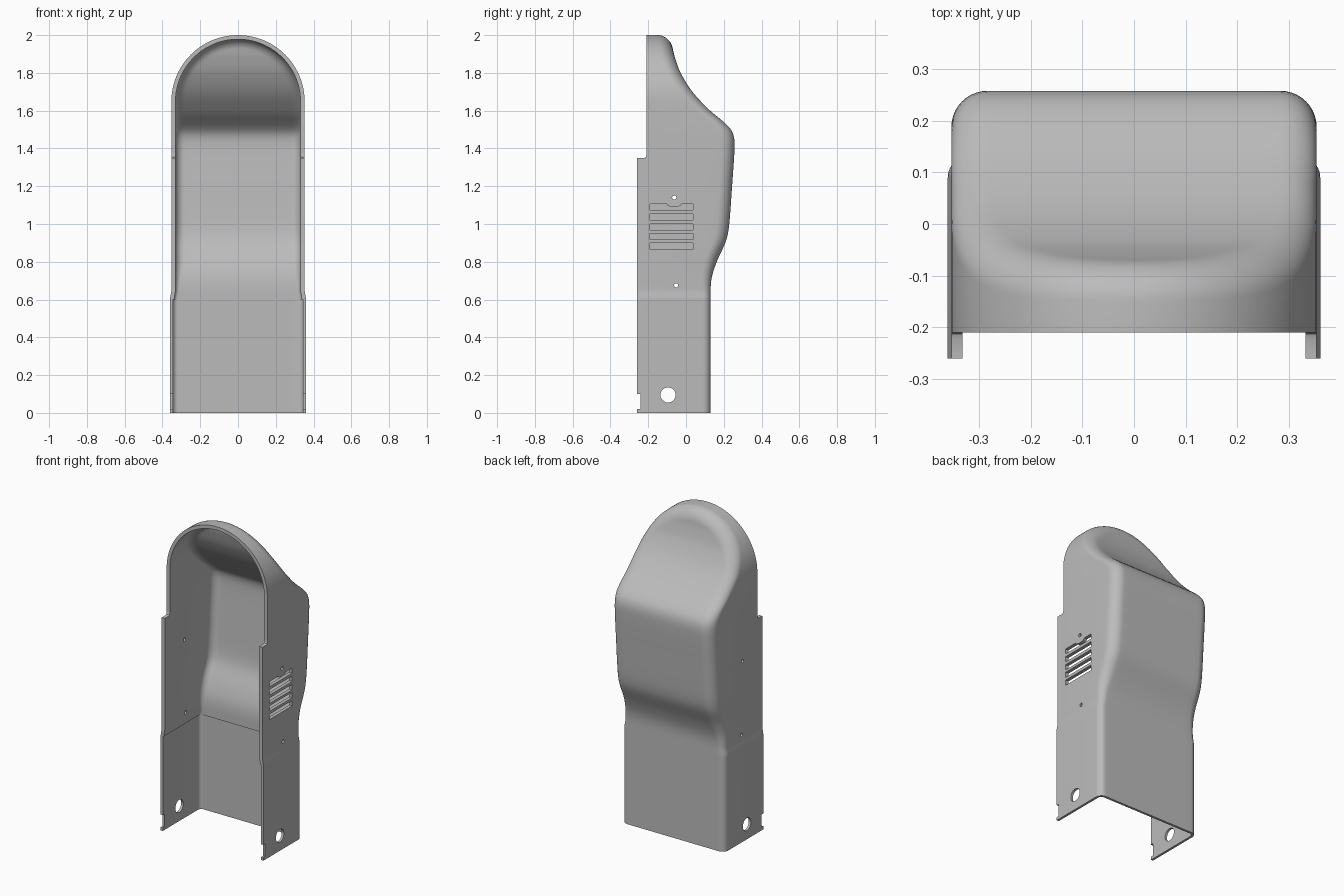
import bpy, bmesh, math

if "Cube" in bpy.data.objects:
    bpy.data.objects.remove(bpy.data.objects["Cube"], do_unlink=True)

# Back profile: (z, y)
BACK = [(0, .13), (.64, .13), (.72, .137), (.8, .163), (.9, .208), (.95, .222),
        (1.02, .231), (1.2, .244), (1.4, .257), (1.46, .254), (1.5, .238), (1.54, .2),
        (1.6, .128), (1.7, .034), (1.8, -.028), (1.88, -.058), (1.94, -.072), (2, -.08)]
HALF, LOW_HALF, FRONT = .353, .36, -.26
ARCH_Z = 2 - HALF


def slope(i):
    a, b = BACK[max(i - 1, 0)], BACK[min(i + 1, len(BACK) - 1)]
    return 0 if i <= 1 else (b[1] - a[1]) / (b[0] - a[0])


def back_y(z):
    """Smooth curve through the back profile."""
    i = 0
    while i < len(BACK) - 2 and z > BACK[i + 1][0]:
        i += 1
    (z0, y0), (z1, y1) = BACK[i], BACK[i + 1]
    h = z1 - z0
    t = min(max((z - z0) / h, 0), 1)
    return (y0 * (1 + 2 * t) * (1 - t) ** 2 + slope(i) * h * t * (1 - t) ** 2
            + y1 * t * t * (3 - 2 * t) + slope(i + 1) * h * t * t * (t - 1))


def blend(z, z0, z1, a, b):
    t = min(max((z - z0) / (z1 - z0), 0), 1)
    return a + (b - a) * t * t * (3 - 2 * t)


# Outline rows: (x, z, inward x, inward z)
levels = [0, .3, .599, .601, .615, .63, .645] + [.66 + .02 * i for i in range(49)]
rows = [(blend(z, .6, .65, LOW_HALF, HALF), z, -1, 0) for z in levels]
for i in range(33):
    a = math.pi / 2 * i / 32
    c, s = math.cos(a), math.sin(a)
    rows.append((HALF * c, ARCH_Z + HALF * s, -c, -s))

FILLET, ACROSS = 10, 8


def half_row(row, inner):
    """Points from the front lip, round the edge fillet, to the centre line."""
    x, z, nx, nz = row
    radius = blend(z, .62, .85, .04, .07)
    t = (.015 if z < .6 else .022) if inner else 0
    pts = [(x + nx * t, FRONT, z + nz * t)]
    for k in range(FILLET + 1):
        a = math.pi / 2 * k / FILLET
        d = radius - (radius - t) * math.cos(a)
        px, pz = x + nx * d, z + nz * d
        steep = (back_y(pz + .01) - back_y(pz - .01)) / .02
        extra = t * (math.hypot(1, steep) - 1) * math.sin(a)
        pts.append((px, back_y(pz) - radius + (radius - t) * math.sin(a) - extra, pz))
    ex, ey, ez = pts[-1]
    pts += [(ex * (1 - k / ACROSS), ey, ez) for k in range(1, ACROSS + 1)]
    return pts


# Shell: outer and inner skins joined along the rim
bm = bmesh.new()
skins = []
for inner in (False, True):
    grid = []
    for row in rows:
        half = half_row(row, inner)
        full = half + [(-x, y, z) for x, y, z in reversed(half[:-1])]
        grid.append([bm.verts.new(p) for p in full])
    skins.append(grid)
    for a, b in zip(grid, grid[1:]):
        for j in range(len(a) - 1):
            bm.faces.new((a[j], a[j + 1], b[j + 1], b[j]))
outer, inside = skins
last = len(outer[0]) - 1
for i in range(len(rows) - 1):
    for j in (0, last):
        bm.faces.new((outer[i][j], outer[i + 1][j], inside[i + 1][j], inside[i][j]))
for j in range(last):
    bm.faces.new((outer[0][j], outer[0][j + 1], inside[0][j + 1], inside[0][j]))
bmesh.ops.remove_doubles(bm, verts=bm.verts, dist=1e-5)
bmesh.ops.recalc_face_normals(bm, faces=bm.faces)
mesh = bpy.data.meshes.new("housing_shell")
bm.to_mesh(mesh)
bm.free()
shell = bpy.data.objects.new("housing_shell", mesh)
bpy.context.collection.objects.link(shell)

# Cutters
cut = bmesh.new()


def prism(profile, x0, x1):
    """Solid from a (y, z) outline between two x positions."""
    ends = [[cut.verts.new((x, y, z)) for y, z in profile] for x in (x0, x1)]
    cut.faces.new(ends[0])
    cut.faces.new(ends[1][::-1])
    n = len(profile)
    for i in range(n):
        k = (i + 1) % n
        cut.faces.new((ends[0][i], ends[1][i], ends[1][k], ends[0][k]))


def circle(y, z, r, n=32):
    return [(y + r * math.cos(2 * math.pi * i / n), z + r * math.sin(2 * math.pi * i / n))
            for i in range(n)]


def box(y0, y1, z0, z1):
    return [(y0, z0), (y1, z0), (y1, z1), (y0, z1)]


# Set-back upper lip and bottom notches
prism([(-.3, 1.35), (-.222, 1.35), (-.213, 1.354), (-.21, 1.363), (-.21, 2.1), (-.3, 2.1)], -.5, .5)
prism(box(-.3, -.242, .02, .1), -.5, .5)
# Cable and screw holes on both sides
for y, z, r in ((-.095, .095, .04), (-.062, 1.14, .011), (-.052, .675, .011)):
    prism(circle(y, z, r), -.5, -.25)
    prism(circle(y, z, r), .25, .5)
# Vent slots on the left wall, the top one dipping under the screw
for z in (.865, .917, .967, 1.02):
    prism(box(-.19, .038, z, z + .034), .25, .5)
dip = [(-.062 + .038 * math.cos(a), 1.105 - .015 * math.sin(a))
       for a in (math.pi * i / 8 for i in range(9))]
prism([(-.19, 1.073), (.038, 1.073), (.038, 1.105)] + dip + [(-.19, 1.105)], .25, .5)

bmesh.ops.recalc_face_normals(cut, faces=cut.faces)
cut_mesh = bpy.data.meshes.new("cutter")
cut.to_mesh(cut_mesh)
cut.free()
cutter = bpy.data.objects.new("cutter", cut_mesh)
cutter.hide_render = True
bpy.context.collection.objects.link(cutter)

for o in bpy.context.selected_objects:
    o.select_set(False)
shell.select_set(True)
bpy.context.view_layer.objects.active = shell
mod = shell.modifiers.new("openings", "BOOLEAN")
mod.operation, mod.solver, mod.object = "DIFFERENCE", "EXACT", cutter
bpy.ops.object.modifier_apply(modifier=mod.name)
bpy.data.objects.remove(cutter, do_unlink=True)

# Material
grey = bpy.data.materials.new("plain_grey")
grey.use_nodes = True
colour = (.5, .5, .5, 1)
grey.diffuse_color = colour
grey.node_tree.nodes["Principled BSDF"].inputs["Base Color"].default_value = colour
shell.data.materials.clear()
shell.data.materials.append(grey)
bpy.ops.object.shade_smooth_by_angle(angle=math.radians(30))
